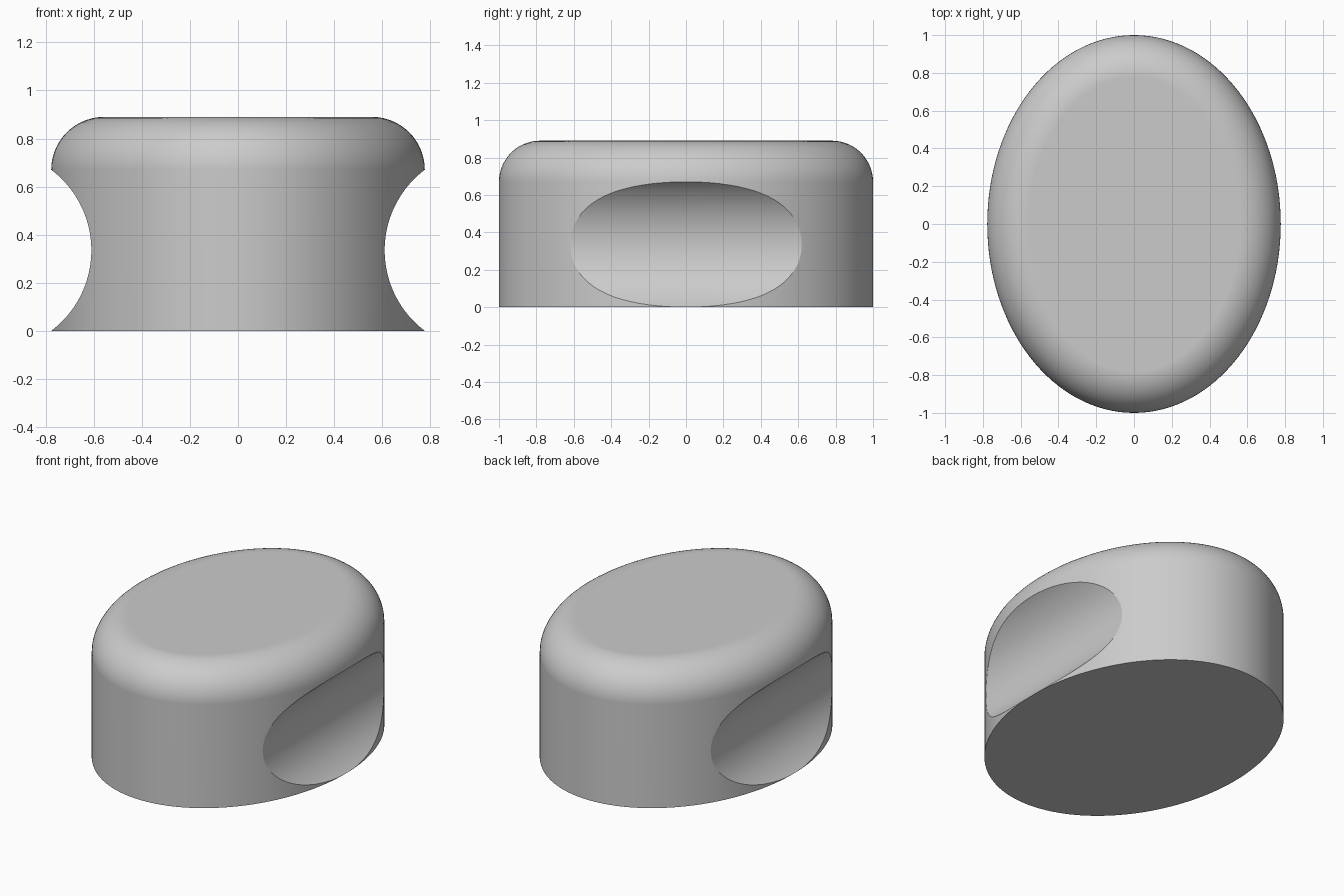
import bpy, bmesh, math

if "Cube" in bpy.data.objects:
    bpy.data.objects.remove(bpy.data.objects["Cube"])

HALF_X, HALF_Y = 0.777, 1.0      # oval half sizes
HEIGHT, FILLET = 0.89, 0.22      # total height, top rounding
SEGMENTS, STEPS = 128, 14

grey = bpy.data.materials.new("plain grey")
grey.use_nodes = True
colour = (0.6, 0.6, 0.6, 1)
grey.diffuse_color = colour
grey.node_tree.nodes["Principled BSDF"].inputs["Base Color"].default_value = colour


def oval_ring(bm, inset, z):
    """Ring of vertices on the oval, moved inward along its normal."""
    ring = []
    for i in range(SEGMENTS):
        t = math.tau * i / SEGMENTS
        c, s = math.cos(t), math.sin(t)
        nx, ny = c * HALF_Y, s * HALF_X
        length = math.hypot(nx, ny)
        ring.append(bm.verts.new((HALF_X * c - inset * nx / length,
                                  HALF_Y * s - inset * ny / length, z)))
    return ring


# Oval knob body with a rounded top edge
bm = bmesh.new()
rings = [oval_ring(bm, 0, 0)]
for k in range(STEPS + 1):
    a = math.pi / 2 * k / STEPS
    rings.append(oval_ring(bm, FILLET * (1 - math.cos(a)),
                           HEIGHT - FILLET + FILLET * math.sin(a)))
for low, high in zip(rings, rings[1:]):
    for i in range(SEGMENTS):
        j = (i + 1) % SEGMENTS
        bm.faces.new((low[i], low[j], high[j], high[i]))
bm.faces.new(rings[0][::-1])
bm.faces.new(rings[-1])
mesh = bpy.data.meshes.new("knob_body")
bm.to_mesh(mesh)
bm.free()
mesh.materials.append(grey)
body = bpy.data.objects.new("knob_body", mesh)
bpy.context.collection.objects.link(body)

# Finger grooves cut along both long sides
for side, name in ((1, "left"), (-1, "right")):
    bpy.ops.mesh.primitive_cylinder_add(
        vertices=128, radius=0.42, depth=3,
        location=(side * 1.03, 0, 0.335), rotation=(math.pi / 2, 0, 0))
    cutter = bpy.context.object
    cutter.name = name + "_groove_cutter"
    cutter.hide_render = True
    cutter.data.materials.append(grey)
    bpy.ops.object.select_all(action='DESELECT')
    body.select_set(True)
    bpy.context.view_layer.objects.active = body
    cut = body.modifiers.new(name + "_groove", 'BOOLEAN')
    cut.operation = 'DIFFERENCE'
    cut.solver = 'EXACT'
    cut.object = cutter
    bpy.ops.object.modifier_apply(modifier=cut.name)
    bpy.data.objects.remove(cutter)

# Smooth walls, crisp groove and base edges, flat top
bpy.ops.object.shade_smooth_by_angle(angle=math.radians(25))
weighted = body.modifiers.new("even_shading", 'WEIGHTED_NORMAL')
weighted.keep_sharp = True
